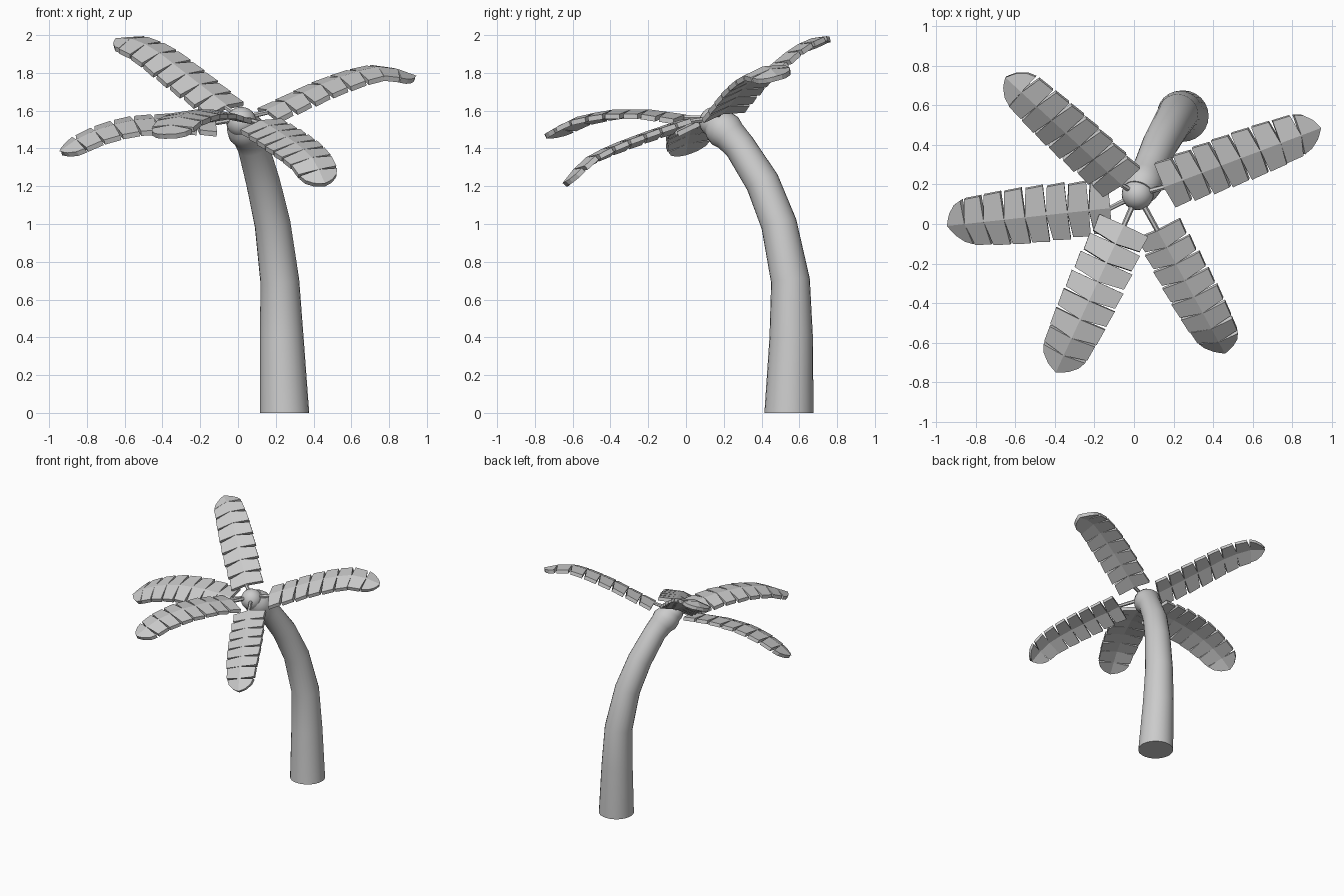
import bpy, bmesh, math
from mathutils import Vector

if "Cube" in bpy.data.objects:
    bpy.data.objects.remove(bpy.data.objects["Cube"])

UP = Vector((0, 0, 1))
LEAN = Vector((-.12, -.3, .95)).normalized()   # the whole crown leans with the trunk


def finish(bm, name, smooth=False):
    bmesh.ops.recalc_face_normals(bm, faces=bm.faces)
    me = bpy.data.meshes.new(name)
    bm.to_mesh(me)
    bm.free()
    ob = bpy.data.objects.new(name, me)
    bpy.context.collection.objects.link(ob)
    if smooth:
        bpy.ops.object.select_all(action='DESELECT')
        ob.select_set(True)
        bpy.context.view_layer.objects.active = ob
        bpy.ops.object.shade_smooth_by_angle(angle=math.radians(35))
    return ob


def loft(bm, rings):
    """Closed skin through rings of points, capped at both ends."""
    vs = [[bm.verts.new(p) for p in r] for r in rings]
    n = len(vs[0])
    for a, b in zip(vs, vs[1:]):
        for i in range(n):
            j = (i + 1) % n
            bm.faces.new((a[i], a[j], b[j], b[i]))
    bm.faces.new(vs[0])
    bm.faces.new(vs[-1][::-1])


def tube(bm, pts, radii, sides, flat_start=False):
    rings = []
    for i, p in enumerate(pts):
        t = (pts[min(i + 1, len(pts) - 1)] - pts[max(i - 1, 0)]).normalized()
        if flat_start and i == 0:
            t = UP
        u = (Vector((1, 0, 0)) - t * t.x).normalized()
        v = t.cross(u)
        rings.append([p + radii[i] * (u * math.cos(a) + v * math.sin(a))
                      for a in (2 * math.pi * k / sides for k in range(sides))])
    loft(bm, rings)


def resample(pts, n):
    """n + 1 points evenly spaced along a polyline."""
    lens = [(b - a).length for a, b in zip(pts, pts[1:])]
    out = []
    for k in range(n + 1):
        d, i = sum(lens) * k / n, 0
        while i < len(lens) - 1 and d > lens[i]:
            d -= lens[i]
            i += 1
        out.append(pts[i].lerp(pts[i + 1], min(d / lens[i], 1)))
    return out


# leaning trunk with a slight collar at the top: x, y, z, radius
TRUNK = [(.247, .545, 0, .13), (.232, .557, .4, .115), (.221, .553, .7, .103),
         (.183, .492, 1.0, .095), (.133, .405, 1.22, .090),
         (.080, .285, 1.41, .083), (.058, .235, 1.465, .088),
         (.045, .208, 1.492, .1), (.03, .178, 1.52, .093), (.022, .158, 1.54, .08)]
bm = bmesh.new()
tube(bm, [Vector(t[:3]) for t in TRUNK], [t[3] for t in TRUNK], 24, True)
finish(bm, "trunk", True)

# rounded crown
crown = Vector((.018, .15, 1.54))
bm = bmesh.new()
bmesh.ops.create_uvsphere(bm, u_segments=24, v_segments=12, radius=.08)
bmesh.ops.translate(bm, vec=crown, verts=bm.verts)
finish(bm, "crown", True)

HALF = [.132, .136, .14, .14, .138, .132, .122, .112]   # leaflet half widths
TIP = [(0, 1), (.45, .84), (.85, .5), (1, .26)]         # rounded last leaflet
THICK, DROP, GAP = .027, .022, .18


def frond(name, start, end, heights, scale):
    """start, end: plan positions; heights: (fraction along plan, z) of midrib."""
    a, b = Vector((*start, 0)), Vector((*end, 0))
    mid = [a.lerp(b, f) + UP * z for f, z in heights]
    pts = resample(mid, 8)
    bm = bmesh.new()
    # stalk from the crown to the first leaflets
    tube(bm, [crown + UP * .02, pts[0] - UP * .015, pts[1] - UP * .02],
         [.015, .013, .01], 6)
    # pairs of leaflets as folded slabs with notches between them
    for i, (p, q) in enumerate(zip(pts, pts[1:])):
        d = q - p
        side = d.cross(LEAN).normalized()
        up = side.cross(d).normalized()
        w = HALF[i] * scale
        stations = TIP if i == 7 else [(0, 1), (1, .95)]
        rings = []
        for f, k in stations:
            back = GAP * f if i < 7 else .12 * f
            c, e = p + d * f, p + d * (f - back)
            lt = e - side * w * k - up * DROP * k
            rt = e + side * w * k - up * DROP * k
            low = up * -THICK
            rings.append([lt, c, rt, rt + low, c + low, lt + low])
        loft(bm, rings)
    finish(bm, name)


frond("frond_right", (.15, .185), (.945, .485),
      [(0, 1.605), (.38, 1.745), (.58, 1.805), (.74, 1.835), (.86, 1.825), (1, 1.785)], .95)
frond("frond_front_right", (.12, -.035), (.46, -.655),
      [(0, 1.55), (.3, 1.487), (.62, 1.412), (.82, 1.345), (.92, 1.28), (1, 1.215)], .93)
frond("frond_front_left", (-.05, -.005), (-.395, -.75),
      [(0, 1.58), (.25, 1.607), (.55, 1.605), (.8, 1.562), (1, 1.475)], 1.03)
frond("frond_left", (-.12, .08), (-.945, -.01),
      [(0, 1.55), (.25, 1.565), (.5, 1.555), (.72, 1.515), (.88, 1.455), (1, 1.385)], 1.06)
frond("frond_back_left", (-.06, .195), (-.65, .74),
      [(0, 1.63), (.35, 1.79), (.6, 1.905), (.78, 1.97), (.9, 1.99), (1, 1.983)], .93)
